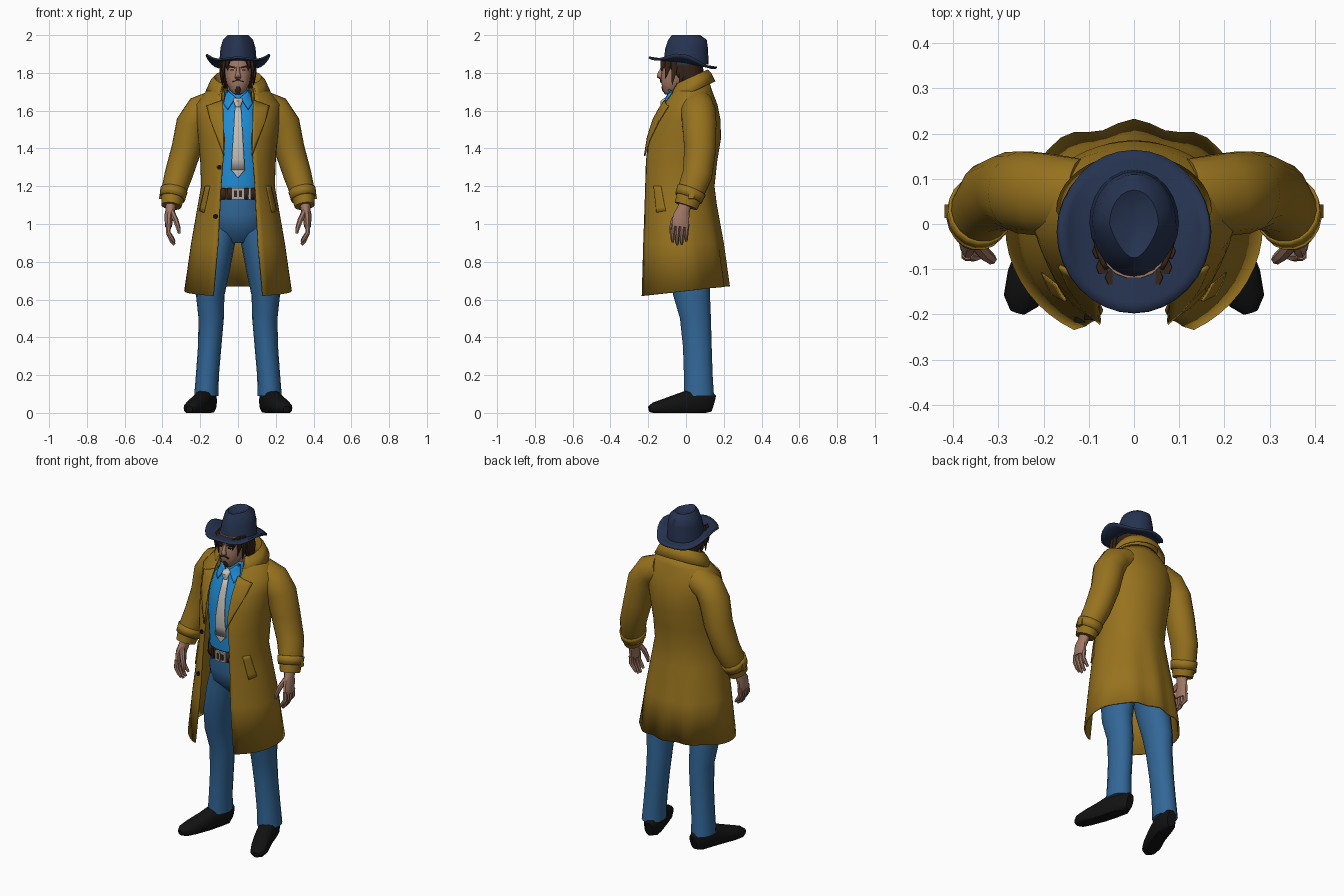
import bpy, bmesh
from math import sin, cos, asin, pi, radians, copysign
from mathutils import Vector, Matrix

cube = bpy.data.objects.get("Cube")
if cube:
    bpy.data.objects.remove(cube)


def material(name, r, g, b):
    m = bpy.data.materials.new(name)
    m.use_nodes = True
    m.diffuse_color = (r, g, b, 1)
    m.node_tree.nodes["Principled BSDF"].inputs["Base Color"].default_value = (r, g, b, 1)
    return m


MUSTARD = material("mustard_cloth", .31, .17, .013)
NAVY = material("navy_felt", .019, .033, .08)
DENIM = material("blue_denim", .032, .135, .31)
BLUE = material("bright_blue_cotton", .014, .27, .68)
IVORY = material("ivory_silk", .55, .52, .48)
SKIN = material("skin", .36, .19, .13)
BROWN = material("dark_brown_hair", .035, .017, .009)
BLACK = material("black_leather", .006, .006, .006)
LEATHER = material("brown_leather", .04, .018, .01)
STEEL = material("steel", .4, .4, .4)


def finish(name, bm, mat, mirror=False, thick=0, angle=45):
    """Turn a bmesh into a shaded object, optionally mirrored and thickened."""
    bmesh.ops.remove_doubles(bm, verts=bm.verts, dist=.0005)
    bmesh.ops.recalc_face_normals(bm, faces=bm.faces)
    me = bpy.data.meshes.new(name)
    bm.to_mesh(me)
    bm.free()
    me.materials.append(mat)
    me.shade_smooth()
    me.set_sharp_from_angle(angle=radians(angle))
    ob = bpy.data.objects.new(name, me)
    bpy.context.scene.collection.objects.link(ob)
    if thick:
        mod = ob.modifiers.new("thickness", 'SOLIDIFY')
        mod.thickness, mod.offset = thick, 0
    if mirror:
        ob.modifiers.new("mirror", 'MIRROR')
    return ob


def skin_rows(bm, rows, closed):
    """Bridge successive rows of points with quads."""
    rows = [[bm.verts.new(p) for p in row] for row in rows]
    n = len(rows[0])
    for a, b in zip(rows, rows[1:]):
        for i in range(n if closed else n - 1):
            j = (i + 1) % n
            bm.faces.new((a[i], a[j], b[j], b[i]))
    return rows


def loft(name, path, mat, n=14, axis=None, ref=(0, 1, 0), caps=True, p=1, warp=None, **kw):
    """Oval sections (x, y, z, side radius, ref radius) strung along a path."""
    centres = [Vector(s[:3]) for s in path]
    rows = []
    for k, s in enumerate(path):
        t = Vector(axis) if axis else centres[min(k + 1, len(path) - 1)] - centres[max(k - 1, 0)]
        t.normalize()
        v = Vector(ref)
        v = (v - t * v.dot(t)).normalized()
        u = v.cross(t)
        row = []
        for i in range(n):
            a = 2 * pi * i / n
            c, d = cos(a), sin(a)
            q = centres[k] + u * s[3] * copysign(abs(c) ** p, c) + v * s[4] * copysign(abs(d) ** p, d)
            q = warp(q) if warp else q
            row.append((q.x, q.y, max(q.z, 0)))
        rows.append(row)
    bm = bmesh.new()
    rows = skin_rows(bm, rows, True)
    if caps:
        bm.faces.new(rows[0])
        bm.faces.new(rows[-1])
    return finish(name, bm, mat, **kw)


def section(ring, n):
    """Oval cut open at the front: z, half width, front y, back y, opening, tilt."""
    z, w, yf, yb, o, tilt = ring
    mid, a0 = (yf + yb) / 2, asin(o / w)
    front = (mid - yf) / cos(a0)
    pts = []
    for i in range(n + 1):
        a = a0 + (2 * pi - 2 * a0) * i / n
        y = mid - cos(a) * (front if cos(a) > 0 else yb - mid)
        pts.append(Vector((w * sin(a), y, z + tilt * y)))
    return pts


def shell(name, rings, mat, n=32, warp=None, **kw):
    rows = [section(r, n) for r in rings]
    if warp:
        rows = [[warp(q) for q in row] for row in rows]
    bm = bmesh.new()
    skin_rows(bm, rows, False)
    return finish(name, bm, mat, **kw)


def front_y(rings, x, z):
    """Front surface of a shell at a given x and z."""
    for a, b in zip(rings, rings[1:]):
        if b[0] <= z <= a[0]:
            f = (z - b[0]) / (a[0] - b[0])
            _, w, yf, yb, o, _ = [q + (p - q) * f for p, q in zip(a, b)]
            mid = (yf + yb) / 2
            return mid - (mid - yf) / cos(asin(o / w)) * max(0, 1 - (x / w) ** 2) ** .5
    return rings[0][2]


def patch(name, corners, rings, mat, lift=.01, n=6, **kw):
    """Four-cornered (x, z) plate laid on the front of a shell."""
    a, b, c, d = [Vector(q) for q in corners]
    rows = []
    for i in range(n + 1):
        l, r = a.lerp(d, i / n), b.lerp(c, i / n)
        pts = [l.lerp(r, j / n) for j in range(n + 1)]
        rows.append([(q.x, front_y(rings, q.x, q.y) - lift, q.y) for q in pts])
    bm = bmesh.new()
    skin_rows(bm, rows, False)
    return finish(name, bm, mat, thick=.008, **kw)


def box(name, loc, size, mat, roll=0, **kw):
    bm = bmesh.new()
    m = Matrix.Translation(loc) @ Matrix.Rotation(roll, 4, 'Y') @ Matrix.Diagonal((*size, 1))
    bmesh.ops.create_cube(bm, size=1, matrix=m)
    return finish(name, bm, mat, **kw)


UP = (0, 0, 1)

# Shoes, turned outward
loft("shoes", [(.15, .145, .05, .025, .045), (.156, .11, .06, .046, .07), (.175, .04, .06, .052, .07),
               (.2, -.04, .045, .05, .056), (.232, -.12, .03, .05, .042), (.25, -.17, .025, .04, .03),
               (.257, -.194, .02, .018, .016)], BLACK, ref=UP, p=.8, mirror=True)

# Jeans
loft("trouser_legs", [(.08, .005, 1, .08, .115), (.1, .005, .9, .085, .115), (.13, .015, .75, .086, .108),
                      (.147, .03, .62, .075, .097), (.142, .05, .5, .067, .082), (.15, .06, .35, .062, .076),
                      (.162, .065, .2, .061, .076), (.168, .068, .09, .064, .08)],
     DENIM, axis=UP, n=16, mirror=True)
shell("trouser_hips", [(1.17, .148, -.14, .115, 0, 0), (1.05, .16, -.147, .12, 0, 0),
                       (.97, .16, -.13, .125, 0, 0), (.9, .07, -.06, .07, 0, 0)], DENIM)

# Shirt, belt and tie
shirt = [(1.71, .066, -.075, .06, 0, 0), (1.66, .09, -.09, .09, 0, 0), (1.6, .14, -.115, .12, 0, 0),
         (1.52, .16, -.145, .14, 0, 0), (1.4, .16, -.165, .13, 0, 0), (1.14, .15, -.15, .11, 0, 0)]
shell("shirt", shirt, BLUE)
patch("shirt_collar", [(.012, 1.67), (.06, 1.71), (.075, 1.635), (.055, 1.605)], shirt, BLUE, lift=.018, mirror=True)
shell("belt", [(1.19, .158, -.16, .13, 0, 0), (1.13, .16, -.162, .13, 0, 0)], LEATHER, thick=.008)
box("buckle_frame", (0, -.168, 1.16), (.07, .012, .06), STEEL)
box("buckle_centre", (0, -.173, 1.16), (.044, .008, .036), LEATHER)
box("buckle_prong", (0, -.178, 1.16), (.008, .005, .05), STEEL)
for s in (-1, 1):
    box("belt_loop", (s * .062, -.155, 1.16), (.014, .018, .062), STEEL if s > 0 else LEATHER)
patch("tie_blade", [(-.015, 1.63), (.015, 1.63), (.036, 1.285), (-.036, 1.285)], shirt, IVORY)
patch("tie_tip", [(-.036, 1.285), (.036, 1.285), (0, 1.245), (0, 1.245)], shirt, IVORY)
loft("tie_knot", [(0, -.1, 1.668, .026, .014), (0, -.12, 1.65, .024, .016), (0, -.122, 1.62, .014, .012)],
     IVORY, n=8, axis=UP)

# Long coat
coat = [(1.745, .1, -.045, .12, .075, 0), (1.7, .165, -.065, .135, .085, 0), (1.63, .222, -.115, .162, .09, 0),
        (1.55, .215, -.16, .178, .085, 0), (1.45, .205, -.195, .18, .07, 0), (1.33, .195, -.208, .16, .08, 0),
        (1.2, .19, -.212, .146, .09, 0), (1.1, .208, -.215, .158, .095, 0), (.9, .243, -.222, .192, .105, 0),
        (.645, .28, -.23, .222, .13, .11)]


def back_folds(q):
    depth = max(0, 1.15 - q.z)
    if q.y > .05:
        q.y += .02 * depth * cos(q.x * 42) - .008 * depth
    return q


shell("coat_body", coat, MUSTARD, n=44, warp=back_folds, thick=.01)
shell("coat_collar", [(1.67, .105, -.06, .1, .07, .4), (1.72, .112, -.055, .105, .075, .42),
                      (1.762, .125, -.05, .115, .082, .45), (1.74, .142, -.065, .13, .09, .45),
                      (1.685, .168, -.09, .152, .1, .45)], MUSTARD, thick=.008)
patch("lapels", [(.08, 1.655), (.165, 1.625), (.145, 1.55), (.074, 1.36)], coat, MUSTARD, lift=.013, mirror=True)
patch("pocket_welts", [(.15, 1.2), (.172, 1.2), (.202, 1.07), (.18, 1.06)], coat, MUSTARD, lift=.012, mirror=True)
for x, z in ((.098, 1.3), (.118, 1.04)):
    y = front_y(coat, x, z)
    loft("coat_button", [(-x, y - .012, z, .013, .013), (-x, y, z, .013, .013)], BLACK, n=10, ref=UP)

# Sleeves with strapped cuffs
loft("sleeves", [(.12, .06, 1.63, .08, .085), (.2, .065, 1.6, .083, .092), (.243, .07, 1.53, .085, .092),
                 (.272, .075, 1.4, .08, .085), (.315, .06, 1.26, .074, .08), (.344, .022, 1.16, .065, .072),
                 (.353, 0, 1.095, .053, .062)], MUSTARD, n=18, mirror=True)
loft("cuff_straps", [(.339, .03, 1.18, .069, .076), (.348, .012, 1.135, .064, .071)], MUSTARD, n=18,
     caps=False, thick=.008, mirror=True)
box("cuff_tabs", (.409, .028, 1.155), (.012, .03, .045), MUSTARD, roll=-.2, mirror=True)

# Hands with curled fingers
loft("palms", [(.353, .002, 1.13, .03, .036), (.357, -.012, 1.08, .026, .036), (.366, -.026, 1.04, .024, .046),
               (.368, -.032, .985, .018, .046)], SKIN, n=10, mirror=True)
for i, tip in enumerate((.905, .89, .893, .91)):
    y = -.066 + .024 * i
    loft("fingers", [(.368, y, 1.0, .014, .013), (.37, y - .004, .955, .013, .012),
                     (.352, y - .006, tip + .02, .011, .011), (.337, y - .004, tip, .007, .007)],
         SKIN, n=7, mirror=True)
loft("thumbs", [(.352, -.04, 1.065, .016, .016), (.33, -.066, 1.02, .015, .015), (.315, -.078, .975, .012, .012),
                (.312, -.08, .95, .007, .007)], SKIN, n=7, mirror=True)

# Head and face
loft("neck", [(0, .01, 1.62, .055, .055), (0, -.02, 1.78, .055, .055)], SKIN, axis=UP)
loft("head", [(0, -.085, 1.692, .026, .028), (0, -.075, 1.71, .045, .048), (0, -.06, 1.75, .063, .073),
              (0, -.045, 1.79, .07, .086), (0, -.04, 1.83, .074, .086), (0, -.035, 1.88, .074, .085)],
     SKIN, axis=UP, n=18, p=.88)
loft("nose", [(0, -.125, 1.83, .008, .007), (0, -.136, 1.8, .011, .014), (0, -.137, 1.778, .017, .018),
              (0, -.13, 1.766, .012, .008)], SKIN, axis=UP, n=8)
loft("goatee", [(0, -.098, 1.728, .02, .032), (0, -.096, 1.71, .028, .034), (0, -.09, 1.686, .016, .022)],
     BROWN, axis=UP, n=10)
box("moustache", (.014, -.133, 1.758), (.034, .008, .007), BROWN, roll=.3, mirror=True)
box("eyebrows", (.03, -.125, 1.831), (.036, .012, .009), BROWN, roll=-.2, mirror=True)
box("eyes", (.03, -.126, 1.815), (.02, .008, .006), BLACK, mirror=True)
shell("hair", [(1.88, .086, -.1, .08, .06, 0), (1.83, .088, -.085, .086, .068, 0), (1.78, .087, -.04, .088, .07, 0),
               (1.72, .07, .005, .075, .055, 0)], BROWN, thick=.01)
for x, y, low in ((.05, -.118, 1.81), (.07, -.095, 1.77), (.078, -.06, 1.735), (.078, -.02, 1.72)):
    loft("hair_locks", [(x, y, 1.875, .014, .018), (x + .009, y - .004, (1.875 + low) / 2, .011, .016),
                        (x + .004, y - .014, low, .001, .001)], BROWN, n=6, mirror=True)


# Brimmed hat with a pinched crown
def curl_brim(q):
    dx, dy = q.x / .168, (q.y + .017) / .18
    q.z = 1.855 - .15 * (q.y + .017) + .042 * dx ** 4 - .012 * (dx * dy) ** 2 * 4
    return q


def pinch(q):
    if q.y < 0:
        q.x *= 1 - .45 * min(1, -q.y / .1) * (q.z - 1.85) / .15
    return q


loft("hat_brim", [(0, -.017, 1.86, .168 * f, .18 * f) for f in (.45, .6, .75, .88, 1)], NAVY, n=32,
     axis=UP, caps=False, warp=curl_brim, thick=.01)
loft("hat_crown", [(0, 0, 1.845, .1, .12), (0, .003, 1.93, .093, .113), (0, .008, 1.975, .08, .102),
                   (0, 0, 2, .054, .075), (0, 0, 1.985, .02, .045)], NAVY, n=24, axis=UP, warp=pinch)
